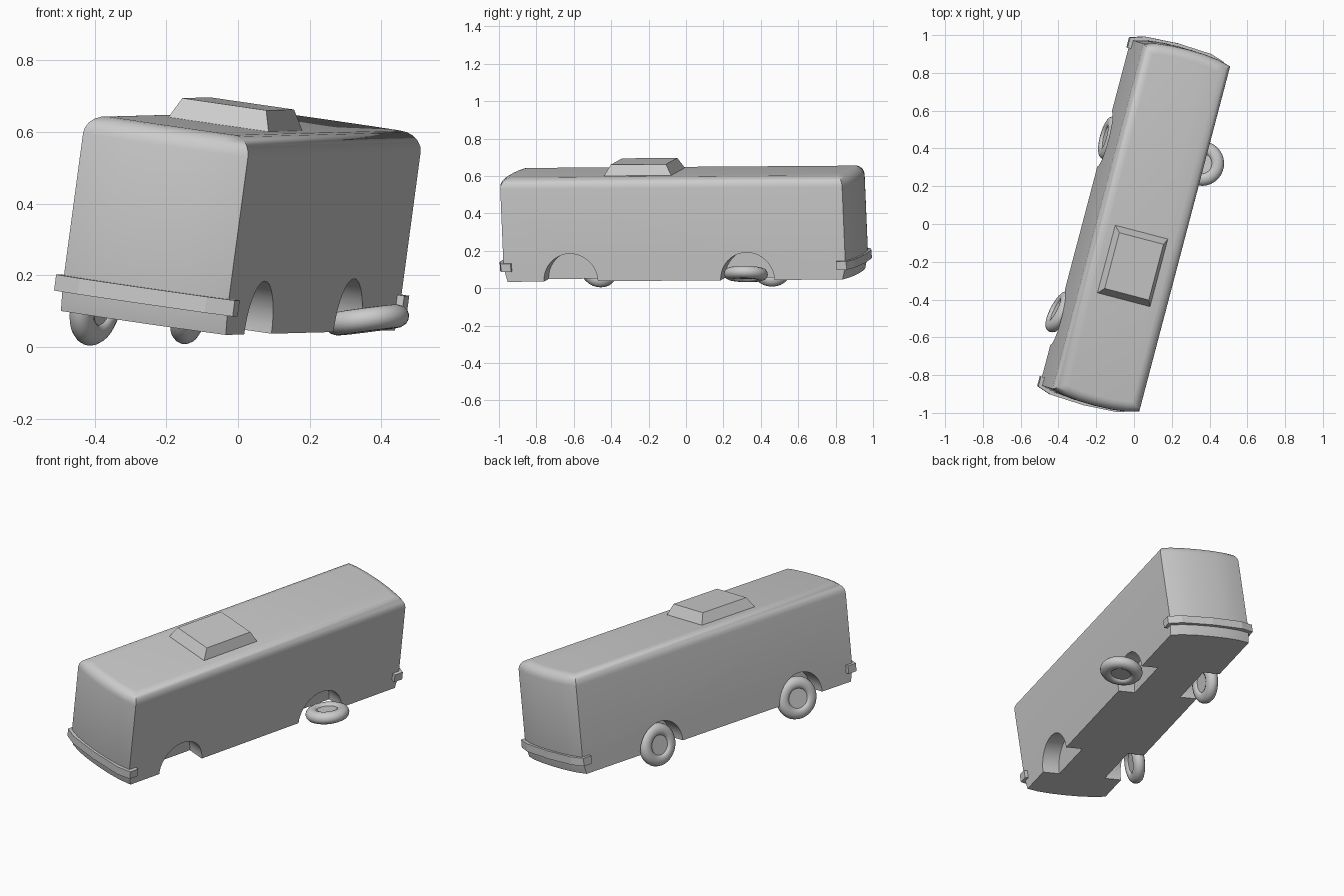
import bpy, bmesh
from math import radians, sin, cos, pi
from mathutils import Matrix, Vector

if "Cube" in bpy.data.objects:
    bpy.data.objects.remove(bpy.data.objects["Cube"])

grey = bpy.data.materials.new("plain_grey")
grey.diffuse_color = (0.6, 0.6, 0.6, 1)
grey.use_nodes = True
grey.node_tree.nodes["Principled BSDF"].inputs["Base Color"].default_value = grey.diffuse_color

# pose of the leaning bus: yaw, roll onto its right side, slight pitch
POSE = (Matrix.Translation((-0.028, 0.002, 0.074))
        @ Matrix.Rotation(radians(-14.7), 4, 'Z')
        @ Matrix.Rotation(radians(8), 4, 'Y')
        @ Matrix.Rotation(radians(0.4), 4, 'X'))


def loft(bm, rings):
    """Skin closed rings of points and cap both ends."""
    loops = [[bm.verts.new(p) for p in ring] for ring in rings]
    n = len(loops[0])
    for a, b in zip(loops, loops[1:]):
        for i in range(n):
            j = (i + 1) % n
            bm.faces.new((a[i], a[j], b[j], b[i]))
    bm.faces.new(loops[0][::-1])
    bm.faces.new(loops[-1])
    bmesh.ops.recalc_face_normals(bm, faces=bm.faces)
    return loops


def finish(bm, name, matrix):
    mesh = bpy.data.meshes.new(name)
    bm.to_mesh(mesh)
    bm.free()
    mesh.materials.append(grey)
    ob = bpy.data.objects.new(name, mesh)
    ob.matrix_world = matrix
    bpy.context.collection.objects.link(ob)
    return ob


def smooth(ob, angle=35):
    bpy.ops.object.select_all(action='DESELECT')
    ob.select_set(True)
    bpy.context.view_layer.objects.active = ob
    bpy.ops.object.shade_smooth_by_angle(angle=radians(angle))


# body shell: bowed ends, tucked-in skirt, rounded roof edge
end = [(0.24, 0.945), (0.17, 0.963), (0.09, 0.972), (0, 0.975),
       (-0.09, 0.972), (-0.17, 0.963), (-0.24, 0.945)]
plan = end + [(-x, -y) for x, y in end]
bm = bmesh.new()
loops = loft(bm, [[(x, y * s, z) for x, y in plan]
                  for s, z in ((0.98, 0), (1, 0.075), (1, 0.555))])
top = set(loops[-1])
rim = [e for e in bm.edges if all(v in top for v in e.verts)]
bmesh.ops.bevel(bm, geom=rim, offset=0.055, segments=5, profile=0.5, affect='EDGES')
body = finish(bm, "body", POSE)

# four wheel arches cut into the sides
bm = bmesh.new()
for side in (-1, 1):
    for y in (-0.576, 0.401):
        m = (Matrix.Translation((side * 0.24, y, 0)) @ Matrix.Rotation(pi / 2, 4, 'Y'))
        bmesh.ops.create_cone(bm, cap_ends=True, segments=40, radius1=0.149,
                              radius2=0.149, depth=0.2, matrix=m)
cutter = finish(bm, "arch_cutter", POSE)
cutter.hide_render = True
cutter.hide_viewport = False
mod = body.modifiers.new("arches", 'BOOLEAN')
mod.operation = 'DIFFERENCE'
mod.solver = 'EXACT'
mod.object = cutter
bpy.context.view_layer.objects.active = body
body.select_set(True)
bpy.ops.object.modifier_apply(modifier=mod.name)
bpy.data.objects.remove(cutter)
smooth(body)

# wrap-around bumpers
outer = [(0.26, 0.90), (0.26, 0.955), (0.185, 0.98), (0, 0.99),
         (-0.185, 0.98), (-0.26, 0.955), (-0.26, 0.90)]
inner = [(-0.235, 0.90), (-0.235, 0.94), (0, 0.965), (0.235, 0.94), (0.235, 0.90)]
for name, s in (("front_bumper", -1), ("rear_bumper", 1)):
    bm = bmesh.new()
    loft(bm, [[(x * s, y * s, z) for x, y in outer + inner] for z in (0.055, 0.1)])
    finish(bm, name, POSE)

# tapered roof hatch
bm = bmesh.new()
loft(bm, [[(-w, f, z), (w, f, z), (w, b, z), (-w, b, z)]
          for w, f, b, z in ((0.147, -0.395, -0.02, 0.545),
                             (0.145, -0.392, -0.023, 0.557),
                             (0.122, -0.36, -0.055, 0.612))])
finish(bm, "roof_hatch", POSE)

# loose wheels: rounded tyre with a recessed hub disc
half = [(0.055, 0.02), (0.058, 0.027), (0.072, 0.033), (0.09, 0.032),
        (0.106, 0.025), (0.115, 0.013)]
profile = half + [(0.118, 0)] + [(r, -h) for r, h in reversed(half)]
SEG = 32
wheels = (("front_left_wheel", (-0.395, -0.465, 0.120), (-0.87, 0.45, 0.22)),
          ("rear_left_wheel", (-0.130, 0.455, 0.124), (-0.94, 0.25, 0.22)),
          ("rear_right_wheel", (0.360, 0.320, 0.076), (-0.13, 0.02, 1)))
for name, centre, axis in wheels:
    bm = bmesh.new()
    loft(bm, [[(r * cos(2 * pi * i / SEG), r * sin(2 * pi * i / SEG), h)
               for i in range(SEG)] for r, h in profile])
    turn = Vector(axis).to_track_quat('Z', 'Y').to_matrix().to_4x4()
    smooth(finish(bm, name, Matrix.Translation(centre) @ turn), 45)
